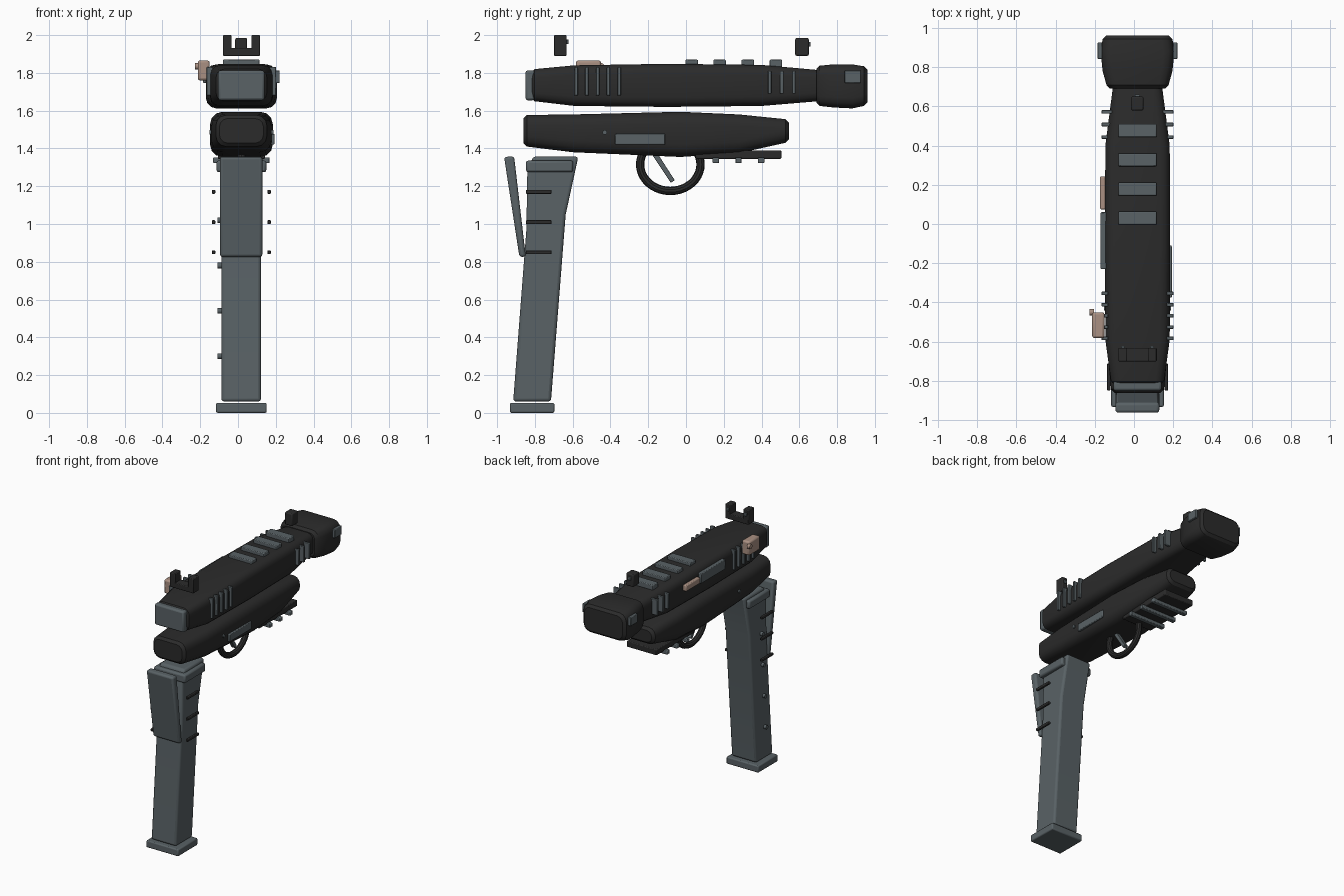
import bpy, bmesh, math
from mathutils import Vector

if "Cube" in bpy.data.objects:
    bpy.data.objects.remove(bpy.data.objects["Cube"])

CX = 0.018  # centre plane of the body


def material(name, rgb):
    m = bpy.data.materials.new(name)
    m.diffuse_color = (*rgb, 1)
    m.use_nodes = True
    m.node_tree.nodes["Principled BSDF"].inputs["Base Color"].default_value = m.diffuse_color
    return m


DARK = material("charcoal", (0.024, 0.024, 0.024))
GRAY = material("steel_gray", (0.10, 0.122, 0.132))
TAN = material("dusty_tan", (0.40, 0.28, 0.225))


def finish(name, bm, mat, bevel=0.0, segments=2):
    bmesh.ops.recalc_face_normals(bm, faces=bm.faces)
    me = bpy.data.meshes.new(name)
    bm.to_mesh(me)
    bm.free()
    ob = bpy.data.objects.new(name, me)
    bpy.context.collection.objects.link(ob)
    me.materials.append(mat)
    if bevel:
        mod = ob.modifiers.new("bevel", 'BEVEL')
        mod.width, mod.segments = bevel, segments
        mod.limit_method = 'ANGLE'
    bpy.ops.object.select_all(action='DESELECT')
    bpy.context.view_layer.objects.active = ob
    ob.select_set(True)
    bpy.ops.object.shade_smooth_by_angle(angle=math.radians(32))
    return ob


def box(name, x, y, z, mat, bevel=0.006):
    """Bevelled box from (min, max) ranges."""
    bm = bmesh.new()
    bmesh.ops.create_cube(bm, size=1)
    for v in bm.verts:
        v.co = [r[0] + (c + 0.5) * (r[1] - r[0]) for r, c in zip((x, y, z), v.co)]
    return finish(name, bm, mat, bevel)


def loft(name, stations, mat, end=0.018):
    """Rounded-rectangle sections along y: (y, half width, z low, z high, corner)."""
    y0, w0, a0, b0, r0 = stations[0]
    y1, w1, a1, b1, r1 = stations[-1]
    rows = [(y0, w0 - end, a0 + end, b0 - end, r0 - end / 2),
            (y0 + end, w0, a0, b0, r0), *stations[1:-1],
            (y1 - end, w1, a1, b1, r1),
            (y1, w1 - end, a1 + end, b1 - end, r1 - end / 2)]
    bm = bmesh.new()
    rings = []
    for y, w, lo, hi, r in rows:
        ring = []
        for q, (sx, zc) in enumerate(((1, hi - r), (-1, hi - r), (-1, lo + r), (1, lo + r))):
            for k in range(4):
                a = math.radians(90 * q + 30 * k)
                ring.append(bm.verts.new((CX + sx * (w - r) + r * math.cos(a), y,
                                          zc + r * math.sin(a))))
        rings.append(ring)
    n = len(rings[0])
    for p, q in zip(rings, rings[1:]):
        for i in range(n):
            bm.faces.new((p[i], p[(i + 1) % n], q[(i + 1) % n], q[i]))
    bm.faces.new(rings[0])
    bm.faces.new(rings[-1])
    return finish(name, bm, mat)


def extrude(name, profile, x, mat, bevel):
    """Side profile (y, z) extruded across x."""
    bm = bmesh.new()
    f = bm.faces.new([bm.verts.new((x[0], y, z)) for y, z in profile])
    res = bmesh.ops.extrude_face_region(bm, geom=[f])
    for v in res["geom"]:
        if isinstance(v, bmesh.types.BMVert):
            v.co.x = x[1]
    return finish(name, bm, mat, bevel, 3)


def pin(name, x, y, z, r, mat):
    """Short cylinder along x."""
    bm = bmesh.new()
    bmesh.ops.create_cone(bm, cap_ends=True, segments=16, radius1=r, radius2=r, depth=x[1] - x[0])
    for v in bm.verts:
        c = v.co.copy()
        v.co = ((x[0] + x[1]) / 2 + c.z, y + c.x, z + c.y)
    return finish(name, bm, mat)


# Upper slide, muzzle block and rear plate
loft("slide", [(-0.82, 0.135, 1.65, 1.82, 0.045), (-0.59, 0.164, 1.625, 1.84, 0.05),
               (-0.1, 0.166, 1.62, 1.848, 0.05), (0.40, 0.164, 1.625, 1.842, 0.05),
               (0.72, 0.125, 1.65, 1.815, 0.045)], DARK)
loft("muzzle_block", [(0.69, 0.158, 1.625, 1.838, 0.05), (0.78, 0.178, 1.617, 1.845, 0.055),
                      (0.88, 0.188, 1.612, 1.845, 0.055), (0.96, 0.178, 1.625, 1.835, 0.055)], DARK)
box("rear_plate", (-0.105, 0.14), (-0.85, -0.80), (1.655, 1.813), GRAY, 0.012)

# Parts mirrored on both sides of the slide
for s, side in ((1, "right"), (-1, "left")):
    def span(a, b):
        return tuple(sorted((CX + s * a, CX + s * b)))
    for i in range(5):
        y = -0.582 + i * 0.057
        box(f"rear_serration_{side}_{i}", span(0.15, 0.184), (y - 0.009, y + 0.009), (1.68, 1.832), GRAY, 0.004)
    for i in range(3):
        y = 0.443 + i * 0.064
        box(f"front_serration_{side}_{i}", span(0.13, 0.184), (y - 0.009, y + 0.009), (1.69, 1.81), GRAY, 0.004)
    box(f"muzzle_plate_{side}", span(0.18, 0.203), (0.84, 0.925), (1.747, 1.812), GRAY, 0.004)
    for i, z in enumerate((0.85, 1.01, 1.17)):
        box(f"grip_bar_{side}_{i}", span(0.138, 0.156), (-0.848, -0.712), (z - 0.01, z + 0.01), DARK, 0.004)
    pin(f"frame_pin_{side}", span(0.14, 0.170), -0.43, 1.485, 0.012, GRAY)
    box(f"rear_sight_post_{side}", span(0.053, 0.098), (-0.70, -0.632), (1.90, 2.0), DARK, 0.005)
    box(f"rear_sight_bead_{side}", span(0.063, 0.085), (-0.636, -0.622), (1.953, 1.977), GRAY, 0.004)

# Top ribs
for i, y in enumerate((0.03, 0.178, 0.327, 0.476)):
    box(f"top_rib_{i}", (-0.08, 0.115), (y - 0.033, y + 0.033), (1.83, 1.87), GRAY, 0.005)

# Sights
box("rear_sight_base", (CX - 0.098, CX + 0.098), (-0.70, -0.632), (1.89, 1.932), DARK, 0.005)
box("front_sight", (-0.015, 0.048), (0.578, 0.65), (1.89, 1.985), DARK, 0.008)
box("front_sight_bead", (0.004, 0.03), (0.645, 0.66), (1.94, 1.963), GRAY, 0.004)

# Left side controls
box("side_knob", (-0.213, -0.15), (-0.582, -0.45), (1.76, 1.866), TAN, 0.012)
pin("knob_pin", (-0.228, -0.205), -0.45, 1.835, 0.017, TAN)
box("side_port", (-0.17, -0.13), (-0.23, 0.06), (1.735, 1.81), GRAY, 0.005)
box("side_lever", (-0.173, -0.13), (0.075, 0.243), (1.745, 1.79), TAN, 0.006)

# Lower frame with side plate
loft("lower_frame", [(-0.86, 0.135, 1.41, 1.577, 0.055), (-0.60, 0.158, 1.38, 1.58, 0.06),
                     (-0.03, 0.166, 1.355, 1.594, 0.065), (0.28, 0.16, 1.375, 1.58, 0.06),
                     (0.545, 0.13, 1.43, 1.555, 0.05)], DARK)
box("frame_plate", (0.15, 0.193), (-0.375, -0.11), (1.42, 1.478), GRAY, 0.005)

# Accessory rail
box("under_rail", (CX - 0.125, CX + 0.125), (0.05, 0.505), (1.345, 1.39), DARK, 0.006)
for i, y in enumerate((0.158, 0.278, 0.398)):
    box(f"rail_rib_{i}", (CX - 0.15, CX + 0.15), (y - 0.017, y + 0.017), (1.322, 1.352), GRAY, 0.005)

# Trigger guard ring and trigger
bm = bmesh.new()
N, M = 40, 10
ring = []
for i in range(N):
    a = 2 * math.pi * i / N
    row = []
    for j in range(M):
        b = 2 * math.pi * j / M
        d = 0.022 * math.cos(b)
        row.append(bm.verts.new((CX + 0.022 * math.sin(b), -0.083 + (0.16 + d) * math.cos(a),
                                 1.315 + (0.14 + d) * math.sin(a))))
    ring.append(row)
for i in range(N):
    for j in range(M):
        p, q, k = ring[i], ring[(i + 1) % N], (j + 1) % M
        bm.faces.new((p[j], q[j], q[k], p[k]))
finish("trigger_guard", bm, DARK)
extrude("trigger", [(-0.185, 1.375), (-0.158, 1.385), (-0.06, 1.232), (-0.08, 1.218)],
        (CX - 0.016, CX + 0.016), GRAY, 0.004)

# Grip with long magazine, collar, back panel and base
extrude("grip", [(-0.81, 1.357), (-0.57, 1.357), (-0.637, 1.05), (-0.715, 0.06),
                 (-0.915, 0.06), (-0.845, 0.97), (-0.84, 1.28)], (-0.088, 0.122), GRAY, 0.016)
box("grip_collar", (CX - 0.132, CX + 0.132), (-0.847, -0.597), (1.274, 1.336), GRAY, 0.012)
extrude("back_panel", [(-0.963, 1.355), (-0.91, 1.358), (-0.848, 0.826), (-0.882, 0.826)],
        (-0.095, 0.129), GRAY, 0.014)
box("magazine_base", (CX - 0.134, CX + 0.134), (-0.932, -0.697), (0.0, 0.053), GRAY, 0.008)
for i, z in enumerate((0.30, 0.54, 0.78, 1.02)):
    pin(f"magazine_stud_{i}", (-0.108, -0.08), -0.80 + 0.06 * (z - 0.54), z, 0.015, GRAY)
